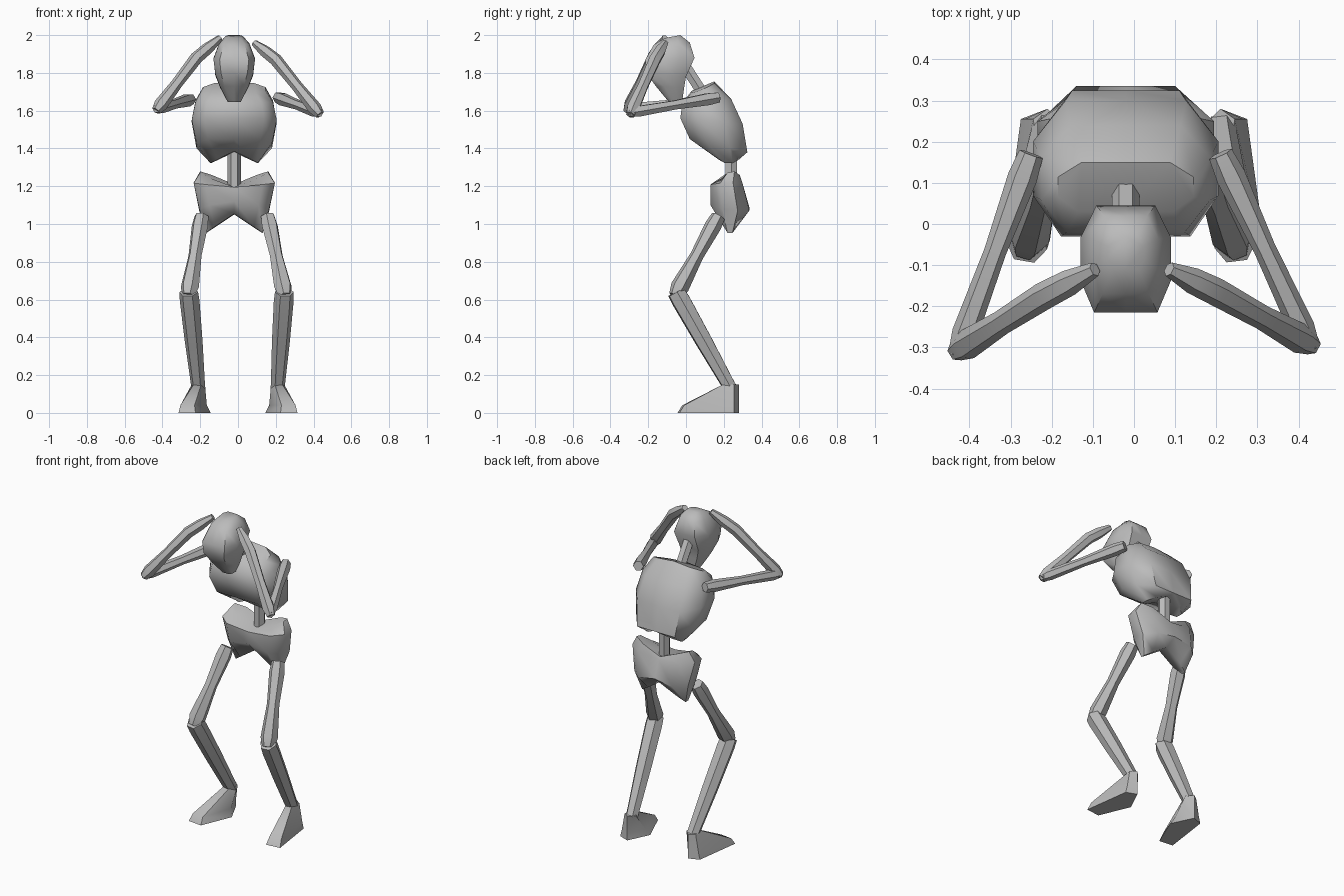
import bpy, bmesh, math
from mathutils import Vector

cube = bpy.data.objects.get("Cube")
if cube:
    bpy.data.objects.remove(cube, do_unlink=True)

GREY = (0.5, 0.5, 0.5, 1)
bone_mat = bpy.data.materials.new("bone_grey")
bone_mat.use_nodes = True
bone_mat.diffuse_color = GREY
bone_mat.node_tree.nodes["Principled BSDF"].inputs["Base Color"].default_value = GREY

CX = -0.02  # body midline


def loft(name, rings):
    """Skin a list of equal-length point loops and cap both ends."""
    bm = bmesh.new()
    loops = [[bm.verts.new(p) for p in ring] for ring in rings]
    n = len(loops[0])
    for a, b in zip(loops, loops[1:]):
        for i in range(n):
            j = (i + 1) % n
            bm.faces.new((a[i], a[j], b[j], b[i]))
    caps = [bm.faces.new(loops[0]), bm.faces.new(loops[-1])]
    bmesh.ops.triangulate(bm, faces=caps)
    bmesh.ops.recalc_face_normals(bm, faces=bm.faces)
    mesh = bpy.data.meshes.new(name)
    bm.to_mesh(mesh)
    bm.free()
    mesh.materials.append(bone_mat)
    obj = bpy.data.objects.new(name, mesh)
    bpy.context.collection.objects.link(obj)
    bpy.ops.object.select_all(action='DESELECT')
    obj.select_set(True)
    bpy.context.view_layer.objects.active = obj
    bpy.ops.object.shade_smooth_by_angle(angle=math.radians(50))
    return obj


# Body section: (sideways fraction, front-to-back fraction)
HALF = [(0.7, 0), (1, 0.3), (1, 0.7), (0.65, 1)]
SECTION = [(0, 0)] + HALF + [(0, 1)] + [(-u, v) for u, v in reversed(HALF)]


def body(name, rows):
    """Rows: front y, front z, back y, back z, half width, midline lift."""
    rings = []
    for fy, fz, by, bz, w, lift in rows:
        rings.append([(CX + u * w, fy + (by - fy) * v,
                       fz + (bz - fz) * v + lift * (1 - abs(u)))
                      for u, v in SECTION])
    return loft(name, rings)


def bone(name, path, radii, sides=6):
    """Tapered tube through the path points."""
    pts = [Vector(p) for p in path]
    rings = []
    for i, (p, r) in enumerate(zip(pts, radii)):
        tangent = pts[min(i + 1, len(pts) - 1)] - pts[max(i - 1, 0)]
        q = tangent.to_track_quat('Z', 'Y')
        rings.append([p + q @ Vector((r * math.cos(a), r * math.sin(a), 0))
                      for a in (math.tau * k / sides for k in range(sides))])
    return loft(name, rings)


def between(a, b, fractions):
    a, b = Vector(a), Vector(b)
    return [a.lerp(b, t) for t in fractions]


# Head, bowed forward
body("head", [
    (-0.11, 1.985, -0.03, 2.0, 0.045, 0),
    (-0.17, 1.95, 0.02, 1.96, 0.08, 0),
    (-0.215, 1.87, 0.045, 1.88, 0.11, 0),
    (-0.21, 1.80, 0.0, 1.78, 0.1, 0),
    (-0.16, 1.73, -0.01, 1.72, 0.075, 0),
    (-0.09, 1.645, -0.02, 1.65, 0.035, 0)])

# Spine pieces
bone("neck", [(CX, -0.02, 1.86), (CX, 0.09, 1.69)], [0.033, 0.033])
bone("lower_spine", [(CX, 0.24, 1.42), (CX, 0.24, 1.15)], [0.035, 0.035])

# Ribcage
body("ribcage", [
    (0.03, 1.69, 0.15, 1.74, 0.165, 0.015),
    (-0.02, 1.64, 0.24, 1.66, 0.205, 0),
    (-0.03, 1.56, 0.30, 1.53, 0.225, 0),
    (0.02, 1.45, 0.325, 1.38, 0.2, 0),
    (0.17, 1.325, 0.28, 1.32, 0.125, 0.06)])

# Pelvis with a top notch and two lower lobes
body("pelvis", [
    (0.19, 1.265, 0.285, 1.285, 0.18, -0.075),
    (0.13, 1.215, 0.30, 1.22, 0.215, -0.02),
    (0.13, 1.09, 0.335, 1.06, 0.185, 0.03),
    (0.2, 0.955, 0.265, 0.95, 0.15, 0.10)])

# Limb joints of each side
JOINTS = {
    "left": dict(
        side=1, shoulder=(0.21, 0.17, 1.67), elbow=(0.425, -0.29, 1.59),
        wrist=(0.20, -0.165, 1.87), hand=(0.085, -0.11, 1.96),
        hip=(0.16, 0.165, 1.03), knee=(0.245, -0.05, 0.635), ankle=(0.21, 0.235, 0.13)),
    "right": dict(
        side=-1, shoulder=(-0.25, 0.17, 1.66), elbow=(-0.425, -0.305, 1.61),
        wrist=(-0.22, -0.175, 1.88), hand=(-0.095, -0.11, 1.985),
        hip=(-0.195, 0.165, 1.03), knee=(-0.26, -0.05, 0.635), ankle=(-0.21, 0.235, 0.13)),
}

for label, j in JOINTS.items():
    # Arm
    bone(label + "_upper_arm",
         between(j["shoulder"], j["elbow"], (0, 0.12, 0.5, 0.92, 1.03)),
         [0.03, 0.036, 0.027, 0.032, 0.022])
    fore = between(j["elbow"], j["wrist"], (-0.04, 0.08, 0.5, 1))
    bone(label + "_forearm_and_hand",
         fore + between(j["wrist"], j["hand"], (0.5, 1)),
         [0.025, 0.037, 0.03, 0.034, 0.032, 0.018])
    # Leg
    bone(label + "_thigh",
         between(j["hip"], j["knee"], (-0.03, 0.1, 0.5, 0.92, 1.04)),
         [0.038, 0.045, 0.036, 0.05, 0.034])
    bone(label + "_shin",
         between(j["knee"], j["ankle"], (-0.01, 0.08, 0.5, 0.95, 1)),
         [0.05, 0.053, 0.048, 0.038, 0.038])
    # Foot: sole, upper edge and ankle collar
    s = j["side"]
    ax, ay, az = j["ankle"]
    sole = [(0.065, 0.02), (0, 0.045), (-0.065, -0.09), (0.015, -0.28), (0.105, -0.27)]
    instep = [(0.055, 0.02), (0, 0.045), (-0.045, -0.07), (0.02, -0.255), (0.095, -0.245)]
    collar = [(0.035, 0.02), (0, 0.045), (-0.035, 0.01), (-0.015, -0.04), (0.025, -0.04)]
    loft(label + "_foot", [
        [(ax + s * x, ay + y, z) for x, y in outline]
        for outline, z in ((sole, 0), (instep, 0.04), (collar, az + 0.02))])
